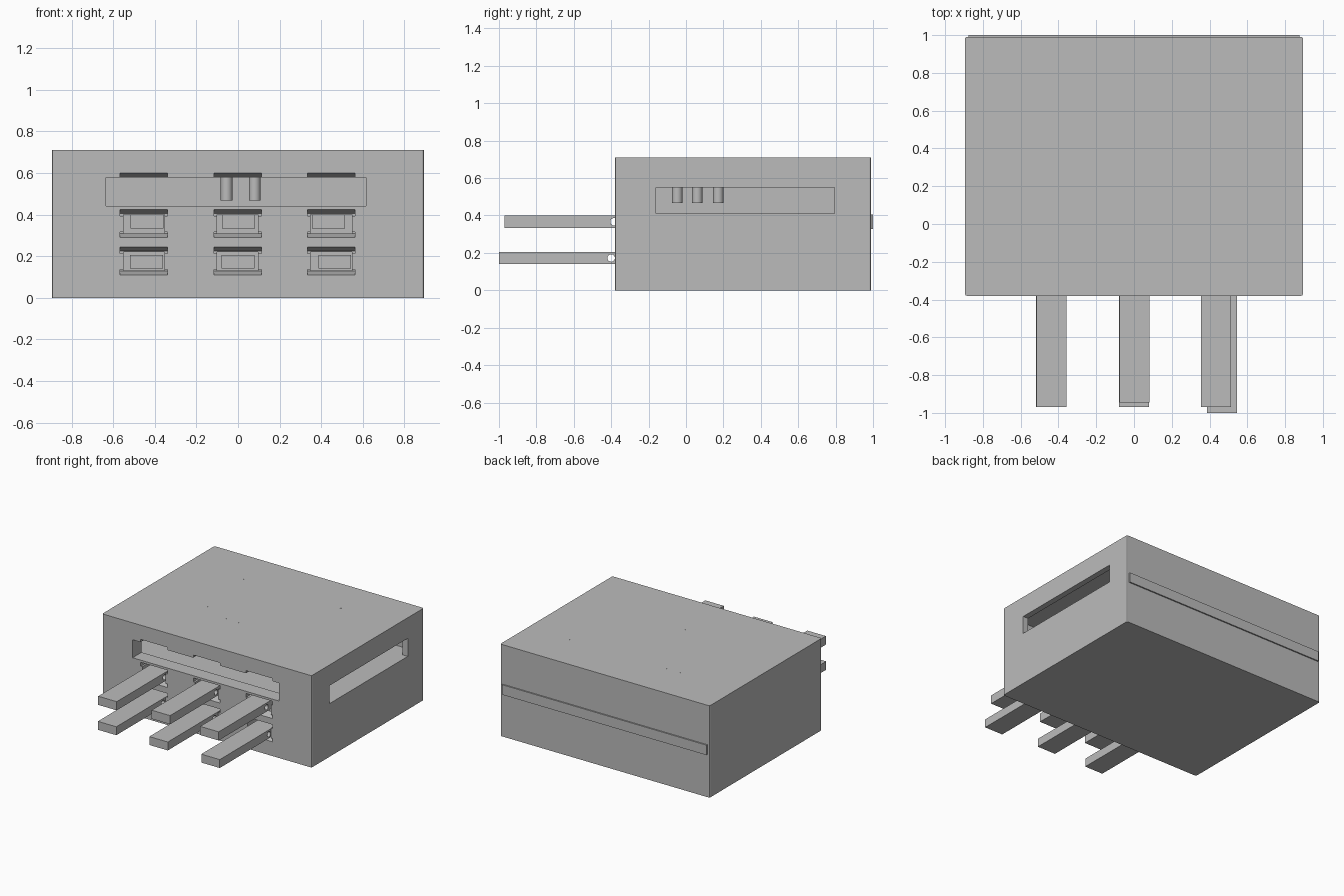
import bpy, bmesh
from mathutils import Matrix, Vector

if "Cube" in bpy.data.objects:
    bpy.data.objects.remove(bpy.data.objects["Cube"], do_unlink=True)

grey = bpy.data.materials.new("plain grey")
grey.use_nodes = True
grey.diffuse_color = (0.5, 0.5, 0.5, 1)
grey.node_tree.nodes["Principled BSDF"].inputs["Base Color"].default_value = (0.5, 0.5, 0.5, 1)


def finish(name, bm):
    bmesh.ops.recalc_face_normals(bm, faces=bm.faces)
    mesh = bpy.data.meshes.new(name)
    bm.to_mesh(mesh)
    bm.free()
    mesh.materials.append(grey)
    ob = bpy.data.objects.new(name, mesh)
    bpy.context.collection.objects.link(ob)
    return ob


def box(name, x, y, z):
    """Box from three (min, max) ranges."""
    return prism(name, x, [(y[0], z[0]), (y[1], z[0]), (y[1], z[1]), (y[0], z[1])])


def prism(name, x, profile):
    """Side profile in y and z, extruded along x."""
    bm = bmesh.new()
    face = bm.faces.new([bm.verts.new((x[0], y, z)) for y, z in profile])
    out = bmesh.ops.extrude_face_region(bm, geom=[face])
    verts = [v for v in out["geom"] if isinstance(v, bmesh.types.BMVert)]
    bmesh.ops.translate(bm, verts=verts, vec=(x[1] - x[0], 0, 0))
    return finish(name, bm)


def rod(name, start, end, radius, sides=24):
    bm = bmesh.new()
    a, b = Vector(start), Vector(end)
    turn = (b - a).to_track_quat('Z', 'Y').to_matrix().to_4x4()
    bmesh.ops.create_cone(bm, cap_ends=True, segments=sides, radius1=radius, radius2=radius,
                          depth=(b - a).length, matrix=Matrix.Translation((a + b) / 2) @ turn)
    return finish(name, bm)


def smooth(ob):
    bpy.ops.object.select_all(action='DESELECT')
    ob.select_set(True)
    bpy.context.view_layer.objects.active = ob
    bpy.ops.object.shade_smooth_by_angle()


def cut(ob, cutter):
    mod = ob.modifiers.new("cut", 'BOOLEAN')
    mod.operation = 'DIFFERENCE'
    mod.solver = 'EXACT'
    mod.object = cutter
    cutter.hide_render = True
    cutter.hide_viewport = True
    cutter.display_type = 'WIRE'


# Housing with softened upright corners
front, back = -0.38, 0.99
housing = box("housing", (-0.895, 0.895), (front, back), (0, 0.71))
bm = bmesh.new()
bm.from_mesh(housing.data)
upright = [e for e in bm.edges if abs(e.verts[0].co.z - e.verts[1].co.z) > 0.5]
bmesh.ops.bevel(bm, geom=upright, offset=0.01, segments=2, affect='EDGES', profile=0.5)
bm.to_mesh(housing.data)
bm.free()

# Inner chamber with a front window and a side window
cut(housing, box("chamber_cutter", (-0.85, 0.85), (-0.27, 0.9), (0.41, 0.58)))
cut(housing, box("front_window_cutter", (-0.635, 0.615), (-0.45, -0.2), (0.44, 0.579)))
cut(housing, box("side_window_cutter", (0.8, 0.95), (-0.16, 0.795), (0.411, 0.55)))

# Sockets: sloped lips above and below a narrow deep hole
columns = (-0.452, -0.002, 0.448)
rows = (0.11, 0.29, 0.467)
for c in columns:
    for r in rows:
        wide = (c - 0.114, c + 0.114)
        top = r + 0.133
        outer, inner = front - 0.02, front + 0.06
        cut(housing, prism("upper_lip_cutter", wide, [
            (outer, top - 0.03), (inner, top - 0.03), (inner, top - 0.018), (front, top), (outer, top)]))
        if r < 0.4:
            cut(housing, prism("lower_lip_cutter", wide, [
                (outer, r), (front, r), (inner, r + 0.018), (inner, r + 0.026), (outer, r + 0.026)]))
            cut(housing, box("pin_hole_cutter", (c - 0.099, c + 0.099), (outer, -0.2),
                             (r + 0.02, top - 0.022)))

# Contact pins, each with a cross hole beside the housing
pins = [
    ("lower_pin", (0.14, 0.205), (-0.44, 0, 0.465), (-0.97, -0.97, -1.0), -0.4),
    ("upper_pin", (0.333, 0.4), (-0.437, 0.002, 0.435), (-0.97, -0.945, -0.97), -0.385),
]
for name, z, centres, tips, hole_y in pins:
    mid = sum(z) / 2
    drill = rod(name + "_drill", (-0.8, hole_y, mid), (0.8, hole_y, mid), 0.02)
    for x, tip in zip(centres, tips):
        cut(box(name, (x - 0.079, x + 0.079), (tip, -0.15), z), drill)

# Small posts inside the chamber
for x, y in [(-0.055, -0.047), (0.08, 0.06), (-0.055, 0.172)]:
    smooth(rod("inner_post", (x, y, 0.467), (x, y, 0.6), 0.028))

# Fine wire ends showing on the lid
for x, y in [(-0.415, 0.655), (-0.3, 0.655), (0.42, 0.655), (0.54, 0.655),
             (-0.36, 0.14), (0.355, 0.14), (-0.14, 0.05), (-0.03, 0.05)]:
    rod("wire_end", (x, y, 0.65), (x, y, 0.711), 0.005, 8)

# Raised rib along the back
box("back_rib", (-0.875, 0.875), (0.98, 1.0), (0.328, 0.405))
